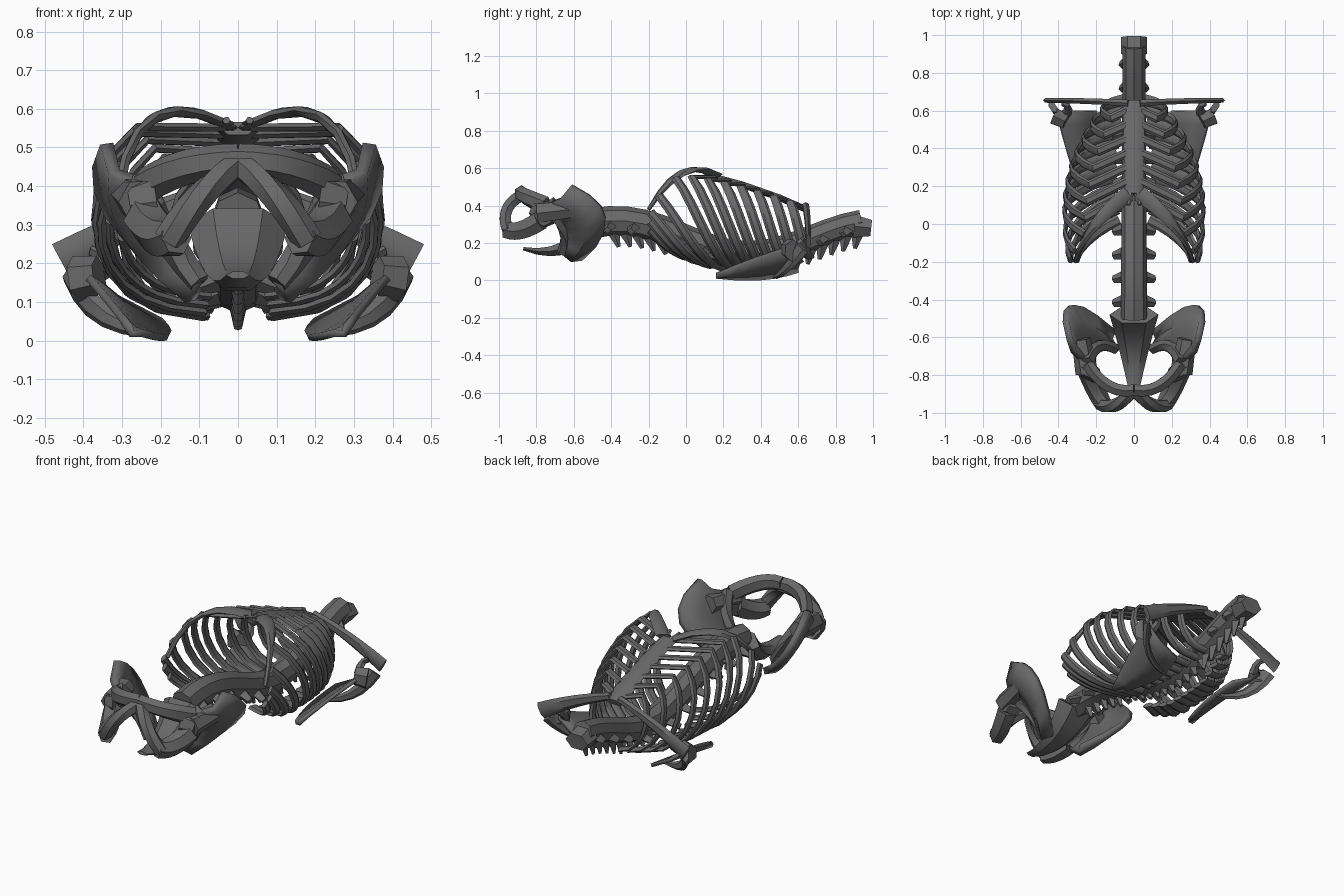
import bpy
import bmesh
import math
from mathutils import Vector

cube = bpy.data.objects.get("Cube")
if cube:
    bpy.data.objects.remove(cube)

bone = bpy.data.materials.new("dark_grey_bone")
bone.use_nodes = True
grey = 0.14
colour = (grey, grey, grey, 1)
bone.diffuse_color = colour
bone.node_tree.nodes["Principled BSDF"].inputs["Base Color"].default_value = colour

ACROSS, ALONG, UP = Vector((1, 0, 0)), Vector((0, 1, 0)), Vector((0, 0, 1))


def finish(name, bm, mirror, thickness=0):
    """Turn the bmesh into a shaded object, optionally thickened and mirrored."""
    bmesh.ops.recalc_face_normals(bm, faces=bm.faces)
    mesh = bpy.data.meshes.new(name)
    bm.to_mesh(mesh)
    bm.free()
    mesh.materials.append(bone)
    obj = bpy.data.objects.new(name, mesh)
    bpy.context.collection.objects.link(obj)
    if thickness:
        solid = obj.modifiers.new("thickness", 'SOLIDIFY')
        solid.thickness = thickness
        solid.offset = 0
    if mirror:
        obj.modifiers.new("other_side", 'MIRROR')
    bpy.context.view_layer.objects.active = obj
    obj.select_set(True)
    bpy.ops.object.shade_smooth_by_angle(angle=math.radians(35))
    obj.select_set(False)


def arc(start, middle, end, steps=6):
    """Points on a parabola through three points."""
    start, middle, end = Vector(start), Vector(middle), Vector(end)
    handle = middle * 2 - (start + end) / 2
    points = []
    for k in range(steps + 1):
        t = k / steps
        points.append(start.lerp(handle, t).lerp(handle.lerp(end, t), t))
    return points


def sweep(name, path, wide, thick, axis=ACROSS, mirror=True, sides=6):
    """Loft a tapering oval along a path; wide is its half size along axis."""
    path = [Vector(p) for p in path]
    last = len(path) - 1
    bm = bmesh.new()
    rings = []
    for i, centre in enumerate(path):
        t = i / last
        along = (path[min(i + 1, last)] - path[max(i - 1, 0)]).normalized()
        u = (axis - along * axis.dot(along)).normalized()
        v = along.cross(u)
        u = u * (wide[0] + (wide[1] - wide[0]) * t)
        v = v * (thick[0] + (thick[1] - thick[0]) * t)
        angles = [math.tau * k / sides for k in range(sides)]
        rings.append([bm.verts.new(centre + u * math.cos(a) + v * math.sin(a)) for a in angles])
    for ring, following in zip(rings, rings[1:]):
        for k in range(sides):
            j = (k + 1) % sides
            bm.faces.new((ring[k], ring[j], following[j], following[k]))
    bm.faces.new(rings[0])
    bm.faces.new(rings[-1])
    finish(name, bm, mirror)


def sheet(name, edge, other_edge, bulge, thickness):
    """Span two edges with a thin plate that bulges in the middle."""
    bm = bmesh.new()
    middle = [(a + b) / 2 + Vector(bulge) for a, b in zip(edge, other_edge)]
    rows = [[bm.verts.new(p) for p in row] for row in (edge, middle, other_edge)]
    for row, following in zip(rows, rows[1:]):
        for k in range(len(row) - 1):
            bm.faces.new((row[k], row[k + 1], following[k + 1], following[k]))
    finish(name, bm, True, thickness)


def spine_height(y):
    return 0.24 - 0.09 * math.cos(4.5 * (y - 0.33))


def chest_height(y):
    return 0.59 - 0.15 * y - 0.25 * y * y if y > 0 else 0.59 - 3 * y * y


# Spine column and the topmost vertebra
levels = [-0.5 + 0.09 * k for k in range(17)]
sweep("spine_column", [(0, y, spine_height(y) - 0.01) for y in levels],
      (0.07, 0.06), (0.08, 0.065), mirror=False, sides=8)
sweep("top_vertebra", [(0, 0.9, 0.29), (0, 0.99, 0.28)], (0.07, 0.07), (0.07, 0.05), mirror=False)

# Spinous processes along the whole back, transverse ones on every second vertebra
for i in range(22):
    y = -0.4 + i * 0.063
    z = spine_height(y)
    lumbar, neck = y < -0.1, y > 0.6
    depth = 0.15 if lumbar or neck else 0.12
    lean = -0.02 if neck else 0.04
    sweep("spinous_process", [(0, y, z - 0.03), (0, y + lean, max(0.03, z - depth))],
          (0.03, 0.01), (0.045, 0.01), mirror=False, sides=4)
    if i % 2 == 0:
        reach = 0.07 if neck else 0.11
        sweep("transverse_process", [(0.03, y, z - 0.03), (reach, y - 0.02, z - 0.06)],
              (0.04, 0.02), (0.03, 0.02), axis=ALONG, sides=4)

# Breastbone with its forked lower tip
sweep("breastbone", [(0, y, chest_height(y) - 0.01) for y in (0.65, 0.5, 0.3, 0.16)],
      (0.06, 0.05), (0.02, 0.02), mirror=False)
sweep("breastbone_tip", [(0.02, 0.2, 0.54), (0.03, 0.1, 0.57)], (0.03, 0.01), (0.01, 0.01))

# Ribs: seven reach the breastbone, the rest stop shorter and shorter
for i in range(12):
    width = 0.37 - 0.2 * ((i - 7) / 7) ** 2
    head = 0.66 - 0.058 * i
    drop = 0.1 + 0.03 * min(i, 8)
    front = max(head - drop, -0.19)
    back_z = max(0.06, spine_height(head) - 0.11)
    rise = chest_height(front) + 0.02 - back_z
    reach = 0.8 - 0.09 * max(0, i - 7)
    path = []
    for k in range(8):
        t = k / 7
        turn = math.pi * (0.04 + (reach - 0.04) * t)
        path.append((width * math.sin(turn) ** 0.65, head + (front - head) * t,
                     back_z + rise * (1 - math.cos(turn)) / 2))
    if i < 7:
        joint = 0.6 - 0.075 * i
        path.append((0.04, joint, chest_height(joint) - 0.01))
    sweep("rib", path, (0.03, 0.024), (0.012, 0.012), axis=ALONG)
sweep("costal_arch", arc((0.03, 0.16, 0.56), (0.22, -0.02, 0.575), (0.31, -0.2, 0.38)),
      (0.045, 0.01), (0.014, 0.014), axis=ALONG)

# Collar bones
sweep("collar_bone", arc((0.03, 0.64, 0.4), (0.24, 0.65, 0.32), (0.46, 0.655, 0.21)),
      (0.02, 0.045), (0.02, 0.015), axis=UP)

# Shoulder blades with ridge, socket and hook
sheet("shoulder_blade", arc((0.25, 0.16, 0.02), (0.18, 0.4, 0.01), (0.2, 0.6, 0.05)),
      arc((0.28, 0.16, 0.035), (0.35, 0.38, 0.12), (0.41, 0.6, 0.19)), (0.01, 0, -0.01), 0.02)
sweep("shoulder_ridge", arc((0.18, 0.47, 0.02), (0.34, 0.53, 0.06), (0.43, 0.62, 0.18)),
      (0.01, 0.045), (0.01, 0.02), axis=UP)
sweep("shoulder_socket", [(0.36, 0.54, 0.17), (0.42, 0.57, 0.16)],
      (0.05, 0.06), (0.04, 0.05), axis=UP)
sweep("shoulder_hook", arc((0.36, 0.58, 0.17), (0.35, 0.62, 0.21), (0.38, 0.64, 0.23), 3),
      (0.03, 0.01), (0.02, 0.02))

# Hip wings between the outer crest and the inner brim
brim = arc((0.25, -0.74, 0.41), (0.19, -0.65, 0.28), (0.1, -0.66, 0.15))
crest = arc((0.34, -0.61, 0.51), (0.33, -0.43, 0.33), (0.1, -0.56, 0.12))
sheet("hip_wing", crest, brim, (0.025, 0, -0.025), 0.035)
sweep("hip_brim", brim, (0.05, 0.03), (0.035, 0.03), axis=UP)
sweep("hip_body", [(0.28, -0.61, 0.38), (0.25, -0.79, 0.36)], (0.05, 0.06), (0.05, 0.06))
sweep("hip_socket", [(0.21, -0.76, 0.36), (0.28, -0.76, 0.35)],
      (0.08, 0.06), (0.08, 0.05), axis=UP, sides=8)

# Pubic branches and sitting bones around the openings
sweep("upper_pubic_branch", arc((0.24, -0.75, 0.4), (0.13, -0.86, 0.45), (0, -0.88, 0.47)),
      (0.05, 0.04), (0.035, 0.035), axis=UP)
sweep("lower_pubic_branch", arc((0.01, -0.89, 0.45), (0.1, -0.96, 0.37), (0.18, -0.95, 0.26)),
      (0.035, 0.04), (0.035, 0.035))
sweep("sitting_bone", arc((0.16, -0.96, 0.27), (0.2, -0.88, 0.27), (0.24, -0.78, 0.32)),
      (0.045, 0.06), (0.05, 0.06))

# Sacrum narrowing to the tail bone
sweep("sacrum", arc((0, -0.48, 0.3), (0, -0.66, 0.17), (0, -0.87, 0.17)),
      (0.13, 0.03), (0.07, 0.01), mirror=False)
